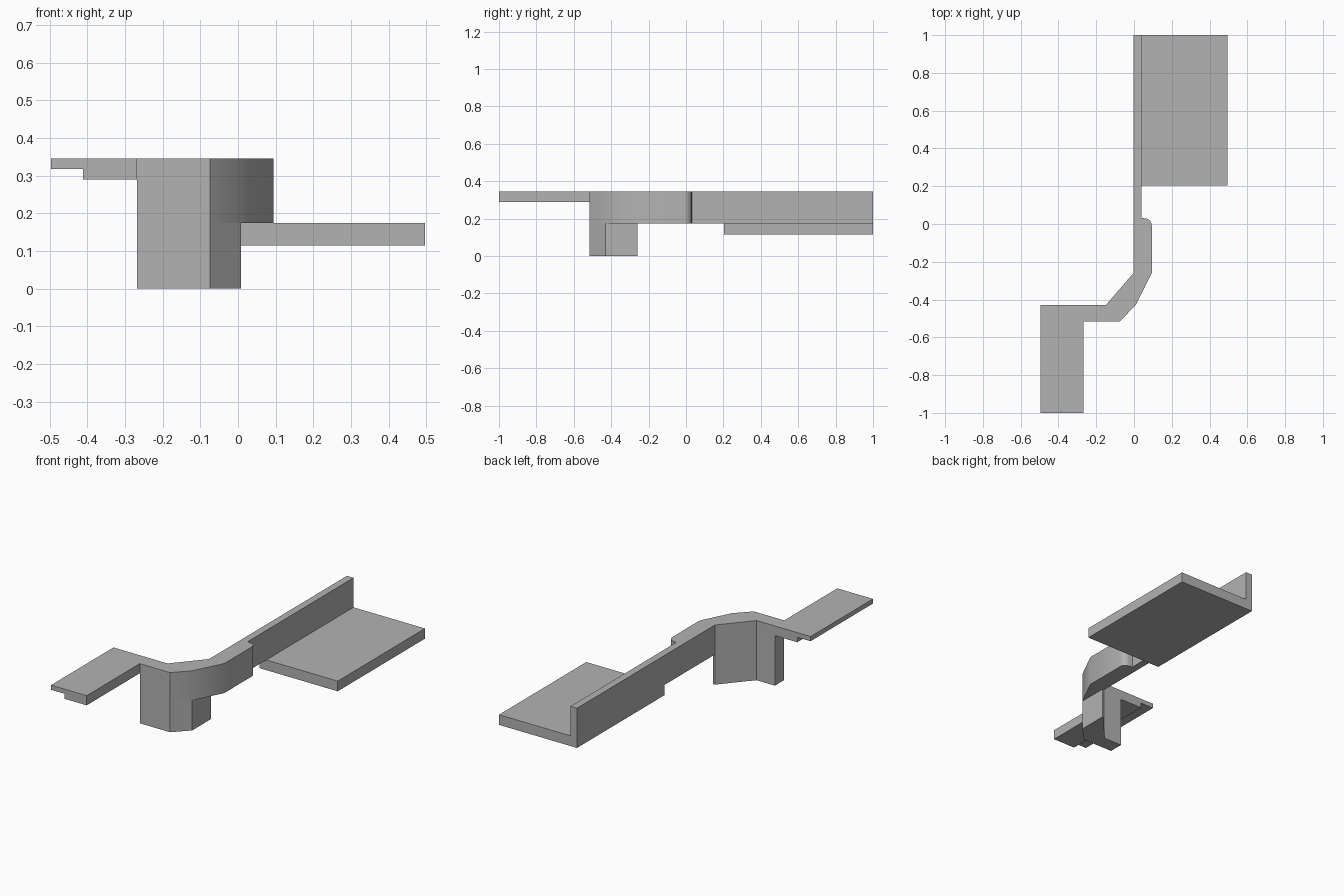
import bpy, bmesh, math

cube = bpy.data.objects.get("Cube")
if cube:
    bpy.data.objects.remove(cube, do_unlink=True)

grey = bpy.data.materials.new("plain_grey")
grey.use_nodes = True
colour = (0.45, 0.45, 0.45, 1)
grey.diffuse_color = colour
grey.node_tree.nodes["Principled BSDF"].inputs["Base Color"].default_value = colour


def prism(name, outline, low, high):
    """Extrude a plan outline (x, y) from height low to high."""
    bm = bmesh.new()
    base = bm.faces.new([bm.verts.new((x, y, low)) for x, y in outline])
    top = bmesh.ops.extrude_face_region(bm, geom=[base])["geom"]
    verts = [v for v in top if isinstance(v, bmesh.types.BMVert)]
    bmesh.ops.translate(bm, verts=verts, vec=(0, 0, high - low))
    bmesh.ops.recalc_face_normals(bm, faces=bm.faces)
    mesh = bpy.data.meshes.new(name)
    bm.to_mesh(mesh)
    bm.free()
    mesh.materials.append(grey)
    obj = bpy.data.objects.new(name, mesh)
    bpy.context.collection.objects.link(obj)
    bpy.ops.object.select_all(action="DESELECT")
    obj.select_set(True)
    bpy.context.view_layer.objects.active = obj
    bpy.ops.object.shade_smooth_by_angle(angle=math.radians(30))
    return obj


def rect(x0, x1, y0, y1):
    return [(x0, y0), (x1, y0), (x1, y1), (x0, y1)]


TOP, MID, PLATE_LOW = 0.345, 0.174, 0.115
END, SIDE = 1.0, 0.496
INNER, ARM_IN = -0.003, -0.268
BACK, FRONT = -0.43, -0.515       # back and front of the crosswise part
BEND = -0.26                      # where the straight wall starts to turn

# Plan corners shared by the wall and the leg
outer = [(ARM_IN, FRONT), (-0.074, FRONT), (0.008, BACK)]
inner = [(INNER, BEND), (-0.15, BACK), (ARM_IN, BACK)]

# Rounded shoulder where the thick bend meets the thin wall
shoulder = []
for i in range(9):
    a = math.pi / 2 * i / 8
    shoulder.append((0.056 + 0.038 * math.cos(a), -0.008 + 0.038 * math.sin(a)))

# Curving upright wall
prism("upright_wall",
      outer + [(0.094, BEND)] + shoulder
      + [(0.039, 0.032), (0.039, END), (INNER, END)] + inner,
      MID, TOP)

# Leg beneath the bend, reaching the ground
prism("leg", outer + [(0.008, BEND)] + inner, 0, MID)

# Wide low plate beside the wall
prism("wide_plate", rect(INNER, SIDE, 0.203, END), PLATE_LOW, MID)

# Narrow arm with a thicker strip below it
prism("arm_plate", rect(-SIDE, ARM_IN, -END, BACK), 0.318, TOP)
prism("arm_rib", rect(-0.411, ARM_IN, -END, BACK), 0.289, 0.318)
